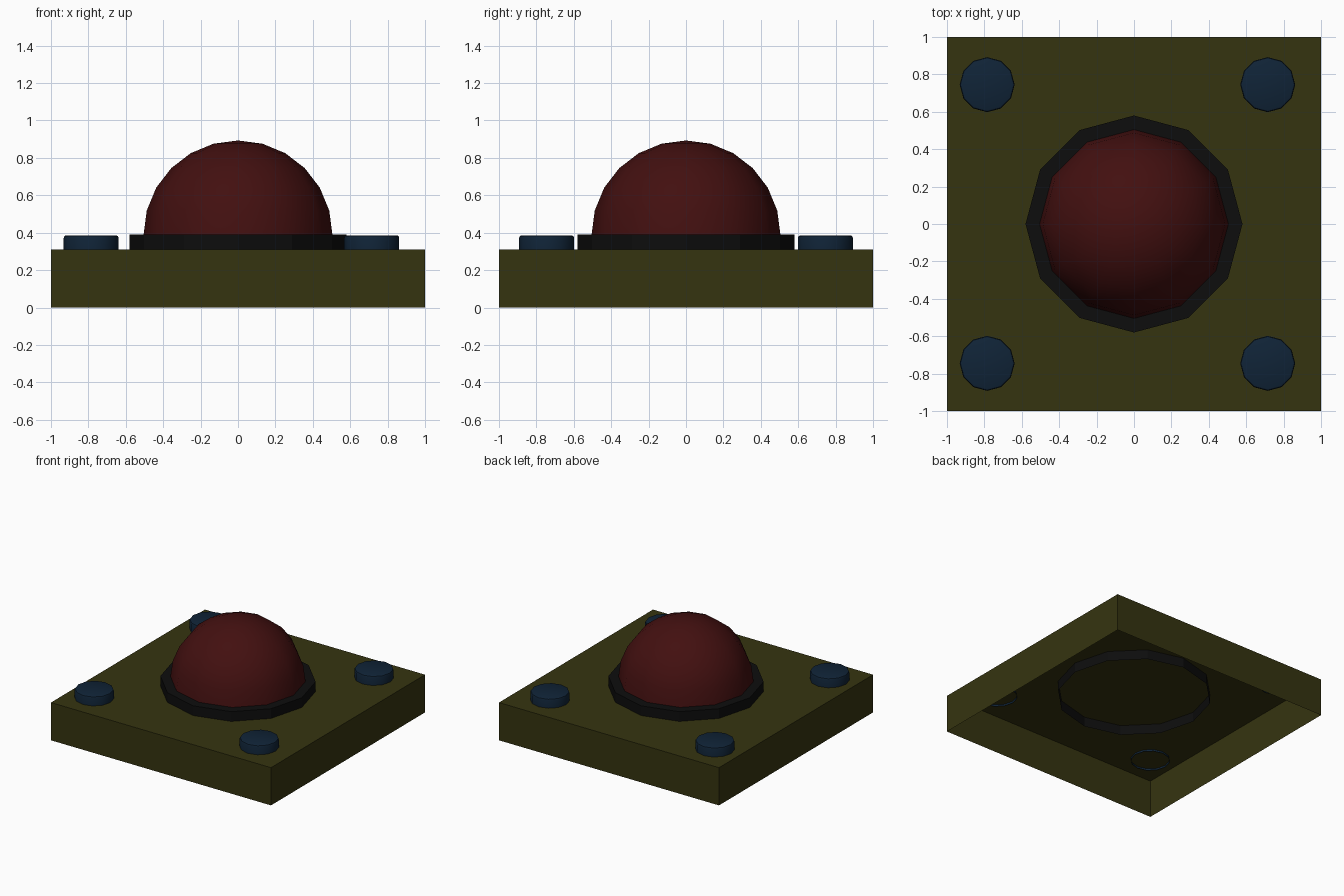
import bpy, bmesh, math

cube = bpy.data.objects.get("Cube")
if cube:
    bpy.data.objects.remove(cube, do_unlink=True)


def material(name, rgb):
    m = bpy.data.materials.new(name)
    m.use_nodes = True
    m.diffuse_color = (*rgb, 1)
    m.node_tree.nodes["Principled BSDF"].inputs["Base Color"].default_value = (*rgb, 1)
    return m


olive = material("dark olive", (0.036, 0.034, 0.005))
red = material("dark red", (0.055, 0.005, 0.005))
black = material("black", (0.004, 0.004, 0.004))
blue = material("navy blue", (0.005, 0.017, 0.038))


def add_object(name, bm, mat, location=(0, 0, 0), smooth_angle=None):
    bmesh.ops.recalc_face_normals(bm, faces=bm.faces)
    mesh = bpy.data.meshes.new(name)
    bm.to_mesh(mesh)
    bm.free()
    mesh.materials.append(mat)
    ob = bpy.data.objects.new(name, mesh)
    ob.location = location
    bpy.context.collection.objects.link(ob)
    if smooth_angle:
        bpy.ops.object.select_all(action="DESELECT")
        ob.select_set(True)
        bpy.context.view_layer.objects.active = ob
        bpy.ops.object.shade_smooth_by_angle(angle=math.radians(smooth_angle))
    return ob


def lathe(profile, sides=12):
    """Turn (radius, height) points about z; open below, capped on top."""
    bm = bmesh.new()
    rings = []
    for r, z in profile:
        rings.append([bm.verts.new((r * math.cos(math.tau * i / sides),
                                    r * math.sin(math.tau * i / sides), z))
                      for i in range(sides)])
    for low, high in zip(rings, rings[1:]):
        for i in range(sides):
            j = (i + 1) % sides
            bm.faces.new((low[i], low[j], high[j], high[i]))
    bm.faces.new(rings[-1])
    return bm


# Base: a box with no underside
BASE_TOP = 0.31
bm = bmesh.new()
bmesh.ops.create_cube(bm, size=2)
for v in bm.verts:
    v.co.z = BASE_TOP if v.co.z > 0 else 0
floor = [f for f in bm.faces if f.calc_center_median().z < 0.01]
bmesh.ops.delete(bm, geom=floor, context="FACES_ONLY")
add_object("base", bm, olive)

# Collar, reaching a little through the base plate
add_object("collar", lathe([(0.58, 0.23), (0.58, 0.39)]), black)

# Dome: upper half of a sphere
bm = bmesh.new()
bmesh.ops.create_uvsphere(bm, u_segments=12, v_segments=12, radius=0.505)
bmesh.ops.delete(bm, geom=[v for v in bm.verts if v.co.z < -0.01], context="VERTS")
add_object("dome", bm, red, (0, 0, 0.388), 40)

# Four corner studs with softened top edges
for side, x in (("right", -0.785), ("left", 0.715)):
    for end, y in (("front", -0.745), ("back", 0.745)):
        stud = lathe([(0.147, -0.015), (0.147, 0.062), (0.143, 0.072), (0.134, 0.076)])
        add_object(f"stud_{end}_{side}", stud, blue, (x, y, BASE_TOP), 35)
